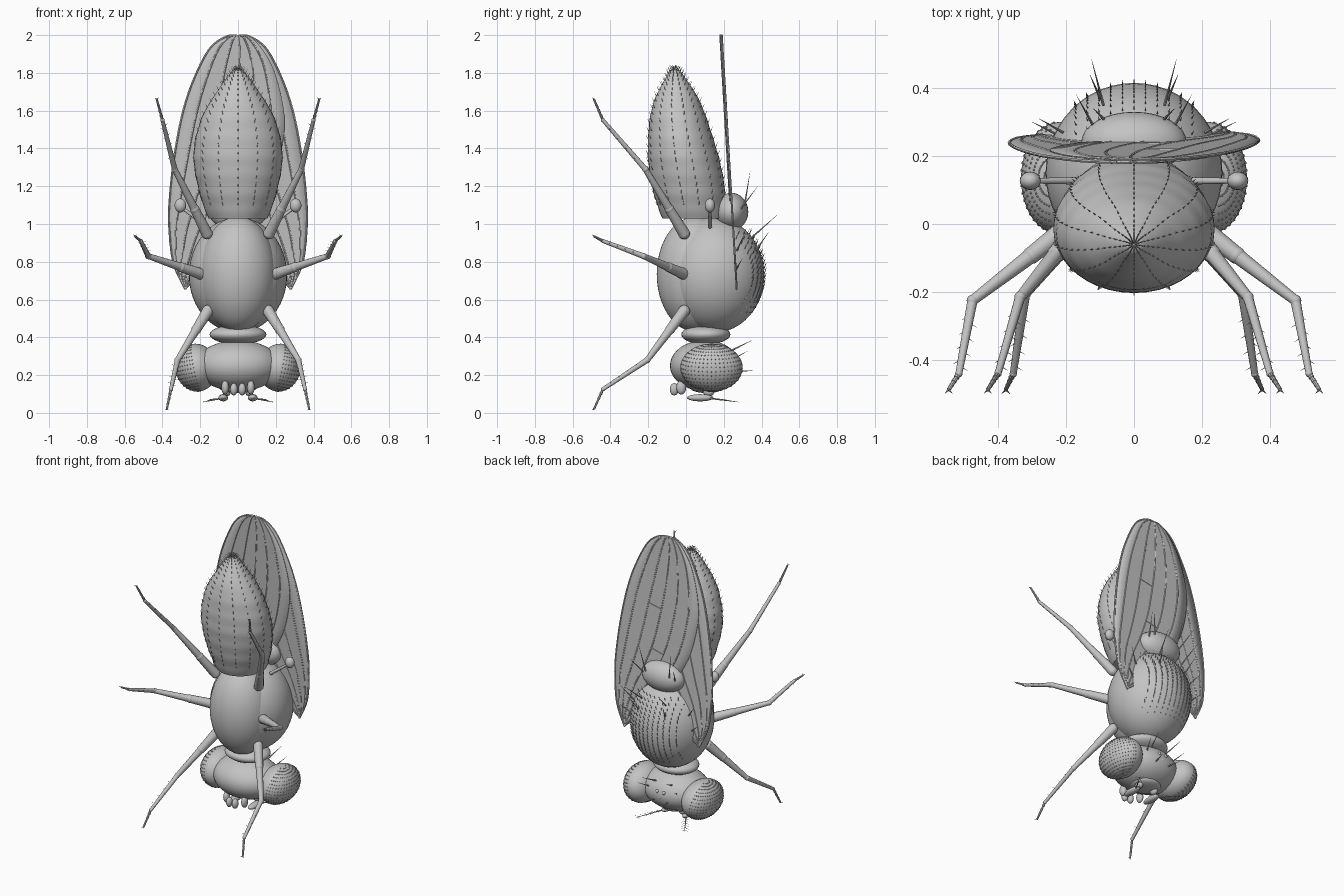
import bpy, bmesh
from math import sin, cos, pi, sqrt, radians
from mathutils import Vector, Matrix, Euler

cube = bpy.data.objects.get("Cube")
if cube:
    bpy.data.objects.remove(cube)

grey = bpy.data.materials.new("plain_grey")
grey.use_nodes = True
grey.diffuse_color = (0.55, 0.55, 0.55, 1)
grey.node_tree.nodes["Principled BSDF"].inputs["Base Color"].default_value = (0.55, 0.55, 0.55, 1)
SIDES = ((1, "left"), (-1, "right"))
made = []


def finish(bm, name):
    mesh = bpy.data.meshes.new(name)
    bm.to_mesh(mesh)
    bm.free()
    mesh.materials.append(grey)
    obj = bpy.data.objects.new(name, mesh)
    bpy.context.collection.objects.link(obj)
    made.append(obj)
    return obj


def add_ball(bm, centre, radii, rot=(0, 0, 0), seg=32):
    m = (Matrix.Translation(centre) @ Euler(rot).to_matrix().to_4x4()
         @ Matrix.Diagonal((*radii, 1)))
    bmesh.ops.create_uvsphere(bm, u_segments=seg, v_segments=seg // 2, radius=1, matrix=m)


def ball(name, centre, radii, rot=(0, 0, 0), seg=32):
    bm = bmesh.new()
    add_ball(bm, centre, radii, rot, seg)
    return finish(bm, name)


def add_cone(bm, a, b, r1, r2, seg=12):
    a, b = Vector(a), Vector(b)
    d = b - a
    m = Matrix.Translation((a + b) / 2) @ d.to_track_quat('Z', 'Y').to_matrix().to_4x4()
    bmesh.ops.create_cone(bm, cap_ends=True, segments=seg, radius1=r1, radius2=r2,
                          depth=d.length, matrix=m)


def add_hair(bm, root, direction, length, radius=0.002):
    root = Vector(root)
    add_cone(bm, root, root + Vector(direction).normalized() * length, radius, 0.0003, 4)


def smooth_path(pts, steps):
    # Catmull-Rom through the points
    pts = [Vector(p) for p in pts]
    ext = [2 * pts[0] - pts[1]] + pts + [2 * pts[-1] - pts[-2]]
    out = []
    for i in range(len(pts) - 1):
        p, q, r, s = ext[i:i + 4]
        for k in range(steps):
            t = k / steps
            out.append(0.5 * (2 * q + (r - p) * t + (2 * p - 5 * q + 4 * r - s) * t * t
                              + (3 * q - p - 3 * r + s) * t ** 3))
    return out + [pts[-1]]


# Abdomen: lofted rings of (height, centre y, half width, half depth)
rings = smooth_path([(1.03, .04, .155, .165), (1.1, .028, .185, .18), (1.2, .012, .213, .192),
                     (1.33, -.01, .235, .19), (1.45, -.028, .226, .173), (1.58, -.043, .185, .145),
                     (1.68, -.05, .125, .108), (1.76, -.055, .07, .06), (1.81, -.058, .028, .028),
                     (1.82, -.06, .004, .004)], 6)
bm = bmesh.new()
hairs = bmesh.new()
loops = []
N = 40
for i, (z, cy, rx, ry) in enumerate(rings):
    ripple = 1 + 0.007 * sin((z - 1.03) * 2 * pi / 0.1)
    loops.append([bm.verts.new((rx * ripple * cos(2 * pi * k / N),
                                cy + ry * ripple * sin(2 * pi * k / N), z)) for k in range(N)])
    if i > 5 and i % 2 == 0:
        for k in range(14):
            c, s = cos(2 * pi * (k + .5) / 14), sin(2 * pi * (k + .5) / 14)
            add_hair(hairs, (rx * c, cy + ry * s, z), (c * .5, s * .5, 1), .024)
for a, b in zip(loops, loops[1:]):
    for k in range(N):
        bm.faces.new((a[k], a[(k + 1) % N], b[(k + 1) % N], b[k]))
bm.faces.new(loops[0][::-1])
bm.faces.new(loops[-1])
finish(bm, "abdomen")
finish(hairs, "abdomen_bristles")

# Thorax, shield, neck and head
C, R = (0, .15, .73), (.26, .265, .305)
ball("thorax_back", C, R, seg=48)
ball("thorax_belly", (0, .05, .735), (.205, .205, .305), seg=48)
ball("scutellum", (0, .24, 1.065), (.155, .09, .1))
ball("neck", (0, .105, .415), (.15, .13, .052))
ball("head", (0, .1, .25), (.225, .185, .135), seg=40)
ball("face_plate", (0, .11, .135), (.1, .09, .03))

# Rows of short bristles on the back of the thorax, with long ones beside them
hairs = bmesh.new()
for i in range(11):
    x = (i - 5) * .034
    for j in range(17):
        z = .53 + j * .026
        q = 1 - (x / R[0]) ** 2 - ((z - C[2]) / R[2]) ** 2
        if q > .15:
            add_hair(hairs, (x, C[1] + R[1] * sqrt(q), z), (x, .3, .75), .034)
for s, side in SIDES:
    for root, tip in (((.09, .31, 1.1), (.12, .34, 1.28)), ((.12, .29, 1.08), (.17, .38, 1.2)),
                      ((.09, .35, .93), (.125, .485, 1.05)), ((.1, .37, .86), (.13, .44, .96)),
                      ((.21, .27, .86), (.28, .31, .95)), ((.22, .26, .75), (.3, .3, .82)),
                      ((.06, .24, .33), (.09, .35, .385)), ((.1, .24, .28), (.14, .33, .33)),
                      ((.05, .275, .22), (.07, .365, .225))):
        add_cone(hairs, (s * root[0], *root[1:]), (s * tip[0], *tip[1:]), .005, .0004, 6)
finish(hairs, "back_bristles")

# Ocelli on the crown
bm = bmesh.new()
for x, z in ((-.025, .28), (.025, .28), (0, .245)):
    add_ball(bm, (x, .275, z), (.012, .012, .012), seg=12)
finish(bm, "ocelli")

# Legs: hip, knee, ankle and tip for each pair
LEGS = {"hind": ((.165, -.01, .95), (.335, -.215, 1.29), (.4, -.44, 1.55), (.43, -.487, 1.66)),
        "middle": ((.195, -.01, .735), (.475, -.225, .83), (.515, -.44, .91), (.545, -.487, .935)),
        "front": ((.16, -.01, .54), (.32, -.205, .28), (.355, -.44, .125), (.377, -.487, .02))}


def leg(name, s, pts):
    hip, knee, ankle, tip = [Vector((s * p[0], p[1], p[2])) for p in pts]
    bm = bmesh.new()
    mid = hip.lerp(knee, .38)
    add_ball(bm, hip, (.031,) * 3, seg=16)
    add_cone(bm, hip, mid, .031, .025)
    add_ball(bm, mid, (.026,) * 3, seg=16)
    add_cone(bm, mid, knee, .023, .015)
    add_ball(bm, knee, (.017,) * 3, seg=16)
    add_cone(bm, knee, ankle, .015, .01)
    add_ball(bm, ankle, (.011,) * 3, seg=12)
    for k in range(4):
        add_cone(bm, ankle.lerp(tip, k / 4), ankle.lerp(tip, (k + 1) / 4), .006, .009 - k * .001, 8)
    for dx in (-.012, .012):
        add_hair(bm, tip, (dx, -.012, .01 if tip.z > .1 else -.002), .018, .004)
    for k in range(8):
        add_hair(bm, knee.lerp(ankle, .2 + k * .1), (s * (-1) ** k, -.6, .3), .028)
    finish(bm, name)


# Wings: surface swept between a leading and a trailing edge
lead = smooth_path([(.28, .655), (.345, .8), (.368, 1.0), (.365, 1.15), (.345, 1.34),
                    (.305, 1.56), (.25, 1.74), (.16, 1.92), (.07, 1.99), (0, 2)], 4)
trail = smooth_path([(.28, .655), (.2, .72), (.08, .85), (-.06, 1.02), (-.18, 1.22),
                     (-.24, 1.45), (-.24, 1.62), (-.18, 1.84), (-.08, 1.98), (0, 2)], 4)


def wing_point(s, i, t):
    x, z = lead[i].lerp(trail[i], t)
    return Vector((s * x, .265 - .059 * (z - .65) + s * .004, z))


def wing(side, s):
    bm = bmesh.new()
    cols = 8
    grid = [[bm.verts.new(wing_point(s, i, j / cols)) for j in range(cols + 1)]
            for i in range(len(lead))]
    for a, b in zip(grid, grid[1:]):
        for j in range(cols):
            bm.faces.new((a[j], a[j + 1], b[j + 1], b[j]))
    bmesh.ops.remove_doubles(bm, verts=bm.verts, dist=.0005)
    obj = finish(bm, side + "_wing")
    solid = obj.modifiers.new("thickness", 'SOLIDIFY')
    solid.thickness = .004
    solid.offset = 0
    bm = bmesh.new()
    last = len(lead) - 2
    for t in (.01, .14, .32, .5, .68, .86):
        for i in range(last):
            add_cone(bm, wing_point(s, i, t), wing_point(s, i + 1, t), .0055, .005, 6)
    for i, t in ((20, .32), (15, .5)):
        add_cone(bm, wing_point(s, i, t), wing_point(s, i, t + .18), .005, .005, 6)
    finish(bm, side + "_wing_veins")


for s, side in SIDES:
    for pair, pts in LEGS.items():
        leg(f"{side}_{pair}_leg", s, pts)
    wing(side, s)

    # Compound eye with rows of tiny facets
    centre, radii, rot = Vector((s * .22, .135, .24)), (.112, .165, .127), (0, s * .2, 0)
    ball(side + "_eye", centre, radii, rot, 40)
    bm = bmesh.new()
    turn = Euler(rot).to_matrix()
    for i in range(1, 18):
        lat = pi * i / 18 - pi / 2
        for k in range(-10, 11):
            lon = k * pi / 22
            p = Vector((s * cos(lat) * cos(lon) * radii[0], cos(lat) * sin(lon) * radii[1],
                        sin(lat) * radii[2]))
            bmesh.ops.create_icosphere(bm, subdivisions=1, radius=.0035,
                                       matrix=Matrix.Translation(centre + turn @ p))
    finish(bm, side + "_eye_facets")

    # Balancing knob behind the wing
    bm = bmesh.new()
    add_cone(bm, (s * .16, .127, .985), (s * .295, .127, 1.085), .011, .008)
    add_ball(bm, (s * .305, .127, 1.098), (.031, .027, .037), seg=20)
    finish(bm, side + "_haltere")

    # Antenna with a feathered tip
    bm = bmesh.new()
    add_ball(bm, (s * .06, .12, .112), (.022, .03, .025), seg=16)
    add_ball(bm, (s * .078, .075, .08), (.026, .07, .019), seg=20)
    a, b = Vector((s * .085, .12, .078)), Vector((s * .185, .28, .057))
    add_cone(bm, a, b, .005, .001, 6)
    for k in range(1, 7):
        for d in (-1, 1):
            add_hair(bm, a.lerp(b, k / 7), (s * (.5 + d * .8), .8 - d * .5, 0), .035, .0015)
    finish(bm, side + "_antenna")

    # Mouthparts
    ball(side + "_palp", (s * .068, -.025, .135), (.02, .026, .038), seg=16)
    ball(side + "_mouth_lobe", (s * .022, -.062, .125), (.02, .024, .033), seg=16)

# Smooth shading with sharp edges kept
bpy.ops.object.select_all(action='DESELECT')
for obj in made:
    obj.select_set(True)
bpy.context.view_layer.objects.active = made[0]
bpy.ops.object.shade_smooth_by_angle(angle=radians(40))
